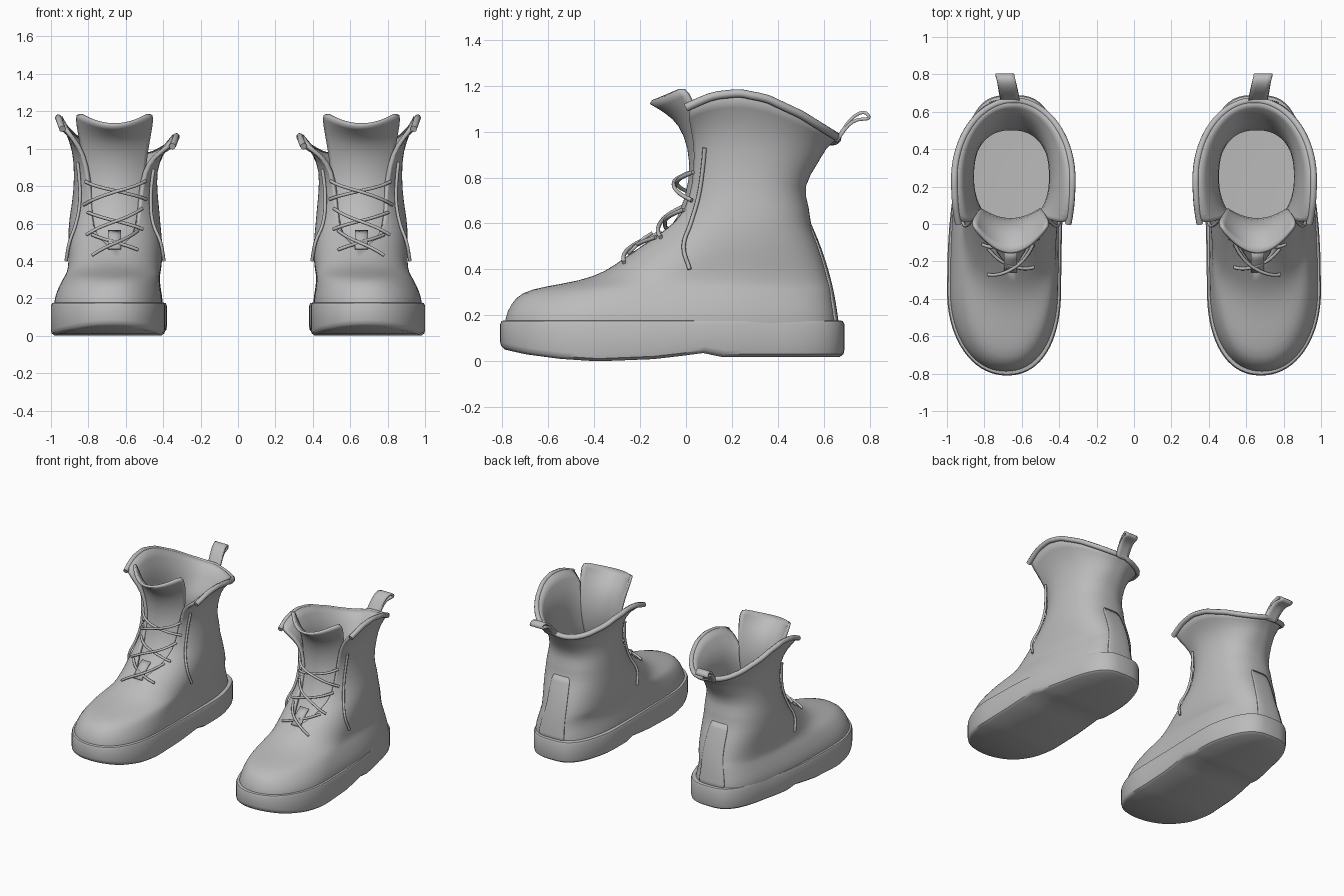
import bpy, bmesh
from math import sin, cos, pi, radians
from mathutils import Vector

cube = bpy.data.objects.get("Cube")
if cube:
    bpy.data.objects.remove(cube)

leather = bpy.data.materials.new("grey_leather")
leather.use_nodes = True
leather.diffuse_color = (0.5, 0.5, 0.5, 1)
leather.node_tree.nodes["Principled BSDF"].inputs["Base Color"].default_value = (0.5, 0.5, 0.5, 1)

# Upper sections: height, front y, back y, inner x, outer x, widest y, lacing gap angle
SECTIONS = [
    (.10, -.79, .66, .41, .98, -.35, 0),
    (.18, -.795, .665, .402, .99, -.35, 0),
    (.25, -.765, .65, .415, .965, -.3, 0),
    (.30, -.72, .645, .42, .94, -.2, 0),
    (.325, -.62, .64, .42, .925, -.12, 0),
    (.35, -.46, .63, .415, .915, -.02, 0),
    (.39, -.35, .62, .41, .91, .03, 0),
    (.45, -.27, .60, .405, .91, .1, 0),
    (.52, -.18, .575, .405, .91, .17, 18),
    (.60, -.08, .54, .415, .905, .22, 28),
    (.67, -.04, .54, .42, .895, .24, 32),
    (.76, -.02, .505, .43, .88, .25, 36),
    (.90, -.04, .58, .435, .875, .25, 45),
    (1.0, -.13, .61, .40, .90, .25, 55),
    (1.1, -.35, .66, .33, .96, .24, 68),
]
RIM = [(-.1, 1.09), (0, 1.105), (.1, 1.15), (.22, 1.17), (.35, 1.145), (.5, 1.075), (.67, .97)]


def lookup(table, t):
    """Linear interpolation down a table keyed by its first column."""
    t = min(max(t, table[0][0]), table[-1][0])
    for lo, hi in zip(table, table[1:]):
        if t <= hi[0]:
            k = (t - lo[0]) / (hi[0] - lo[0])
            return [p + (q - p) * k for p, q in zip(lo, hi)]


def outline(f, b, xl, xr, m, a, p_back, bend):
    """Point on a rounded footprint; a = 0 at the toe, turning to the outer side."""
    c, s = cos(a), sin(a)
    p = .92 if c > 0 else p_back
    side = abs(s) ** p * (1 if s > 0 else -1)
    y = m - (m - f) * c ** p if c > 0 else m + (b - m) * (-c) ** p
    x = (xl + xr) / 2 + side * (xr - xl) / 2
    x -= .04 * bend * min(1, ((y + .35) / .7) ** 2)
    return x, y, side


def surf(z, a, off=0):
    """Point on the upper at nominal height z, pushed outwards by off."""
    _, f, b, xl, xr, m, _ = lookup(SECTIONS, z)
    x, y, side = outline(f - off, b + off, xl - off, xr + off, m, a,
                         .57 + .39 * z, max(0, 1 - z / .5))
    if z > .75:
        top = lookup(RIM, y)[1] - .1 * max(0, -side)
        z = .75 + (z - .75) * (top - .75) / .35
    return Vector((x, y, z))


def finish(ob, solid=0, subdiv=0):
    ob.data.materials.append(leather)
    if subdiv:
        ob.modifiers.new("Smooth", 'SUBSURF').levels = subdiv
        ob.modifiers["Smooth"].render_levels = subdiv
    if solid:
        mod = ob.modifiers.new("Thickness", 'SOLIDIFY')
        mod.thickness, mod.offset = solid, -1
    ob.modifiers.new("Pair", 'MIRROR').use_mirror_merge = False


def loft(name, rows, solid=0, subdiv=0, closed=False, capped=False):
    """Skin rows of points; closed wraps the rows, capped fills both ends across."""
    bm = bmesh.new()
    grid = [[bm.verts.new(p) for p in row] for row in rows]
    n = len(grid[0])
    for lo, hi in zip(grid, grid[1:]):
        for i in range(n if closed else n - 1):
            j = (i + 1) % n
            bm.faces.new((lo[i], lo[j], hi[j], hi[i]))
    if capped:
        for row, flip in ((grid[0], True), (grid[-1], False)):
            for i in range(n // 2):
                quad = [row[i], row[i + 1], row[-i - 1], row[(n - i) % n]]
                quad = list(dict.fromkeys(quad))
                bm.faces.new(quad[::-1] if flip else quad)
    bmesh.ops.remove_doubles(bm, verts=bm.verts, dist=.0002)
    me = bpy.data.meshes.new(name)
    bm.to_mesh(me)
    bm.free()
    ob = bpy.data.objects.new(name, me)
    bpy.context.collection.objects.link(ob)
    finish(ob, solid, subdiv)
    bpy.context.view_layer.objects.active = ob
    bpy.ops.object.select_all(action='DESELECT')
    ob.select_set(True)
    if subdiv:
        bpy.ops.object.shade_smooth()
    else:
        bpy.ops.object.shade_smooth_by_angle(angle=radians(40))


def tube(name, points, radius):
    cu = bpy.data.curves.new(name, 'CURVE')
    cu.dimensions = '3D'
    cu.bevel_depth, cu.bevel_resolution, cu.resolution_u = radius, 2, 4
    cu.use_fill_caps = True
    sp = cu.splines.new('BEZIER')
    sp.bezier_points.add(len(points) - 1)
    for bp, p in zip(sp.bezier_points, points):
        bp.co = p
        bp.handle_left_type = bp.handle_right_type = 'AUTO'
    ob = bpy.data.objects.new(name, cu)
    bpy.context.collection.objects.link(ob)
    finish(ob)


# Upper: closed over the foot, open at the front of the shaft
COLS = 40
upper = []
for sec in SECTIONS:
    g = radians(sec[6])
    upper.append([surf(sec[0], g + (2 * pi - 2 * g) * i / COLS) for i in range(COLS + 1)])
loft("upper", upper, solid=.022, subdiv=1)
tube("rolled_rim", upper[-1], .018)

# Backstay down the heel
loft("backstay", [[surf(z, pi + radians(d), .005) for d in range(-12, 13, 4)]
                  for z in (.15, .25, .35, .45, .52, .6)], solid=.01, subdiv=1)

# Sole with toe spring, arch and a shallow heel step
TREAD = [(-.81, .055), (-.7, .03), (-.55, .01), (-.4, 0), (-.2, .002), (0, .025),
         (.08, .036), (.13, .018), (.7, .018)]


def sole_row(inset, height, lift=0):
    row = []
    for i in range(72):
        x, y, _ = outline(-.81 + inset, .69 - inset, .39 + inset, 1 - inset, -.35,
                          2 * pi * i / 72, .65, 1)
        row.append((x, y, lookup(TREAD, y)[1] + lift if height is None else height))
    return row


loft("sole", [sole_row(.02, None), sole_row(.004, None, .012), sole_row(0, None, .03),
              sole_row(0, .16), sole_row(.006, .174), sole_row(.02, .178),
              sole_row(.04, .175)], closed=True, capped=True)

# Tongue: height, centre y, half width, edge sweep back, edge lift
TONGUE = [(.40, -.25, .11, .06, 0), (.52, -.12, .13, .05, 0), (.62, -.03, .15, .05, 0),
          (.80, .02, .16, .05, 0), (.93, .01, .17, .06, 0), (1.03, -.03, .19, .08, .02),
          (1.08, -.09, .205, .11, .05), (1.12, -.16, .21, .15, .075)]
loft("tongue", [[(.66 + u / 5 * w, y + d * (u / 5) ** 2, z + e * (u / 5) ** 2)
                 for u in range(-5, 6)] for z, y, w, d, e in TONGUE], solid=.018, subdiv=1)

# Pull loop at the back of the rim
LOOP = [(.645, .96), (.67, 1.0), (.71, 1.06), (.755, 1.092), (.79, 1.092), (.812, 1.06),
        (.79, 1.045), (.75, 1.05), (.71, 1.025), (.68, .98), (.66, .95)]
loft("pull_loop", [[(x + (y - .65) * .2, y, z) for x in (.61, .66, .71)] for y, z in LOOP],
     solid=.014, subdiv=1)


# Crossed laces, each running from one eyelet to the next across the tongue
def lace(name, z0, z1, spread, bow):
    pts = []
    for i in range(7):
        t = i / 6
        pts.append(surf(z0 + (z1 - z0) * t, radians(spread * (2 * t - 1)),
                        .01 + bow * sin(pi * t)))
    tube(name, pts, .009)


for k, (low, high, spread) in enumerate([(.43, .54, 26), (.54, .66, 34), (.70, .82, 42)]):
    lace("lace_rising_%d" % k, low + .03, high, spread, .008)
    lace("lace_falling_%d" % k, high + .02, low, spread, .022)

# Loose lace ends hanging on both sides
for side, name in ((1, "outer"), (-1, "inner")):
    tube("hanging_lace_" + name, [surf(z, radians(a * side), .012) for z, a in
         ((.91, 59), (.84, 55), (.72, 50), (.6, 52), (.5, 66), (.4, 87))], .009)

# Small lace keeper on the tongue
loft("lace_keeper", [[(x, y, z) for x in (.625, .66, .695)]
     for y, z in ((-.26, .47), (-.23, .5), (-.19, .54), (-.15, .565))], solid=.014)
